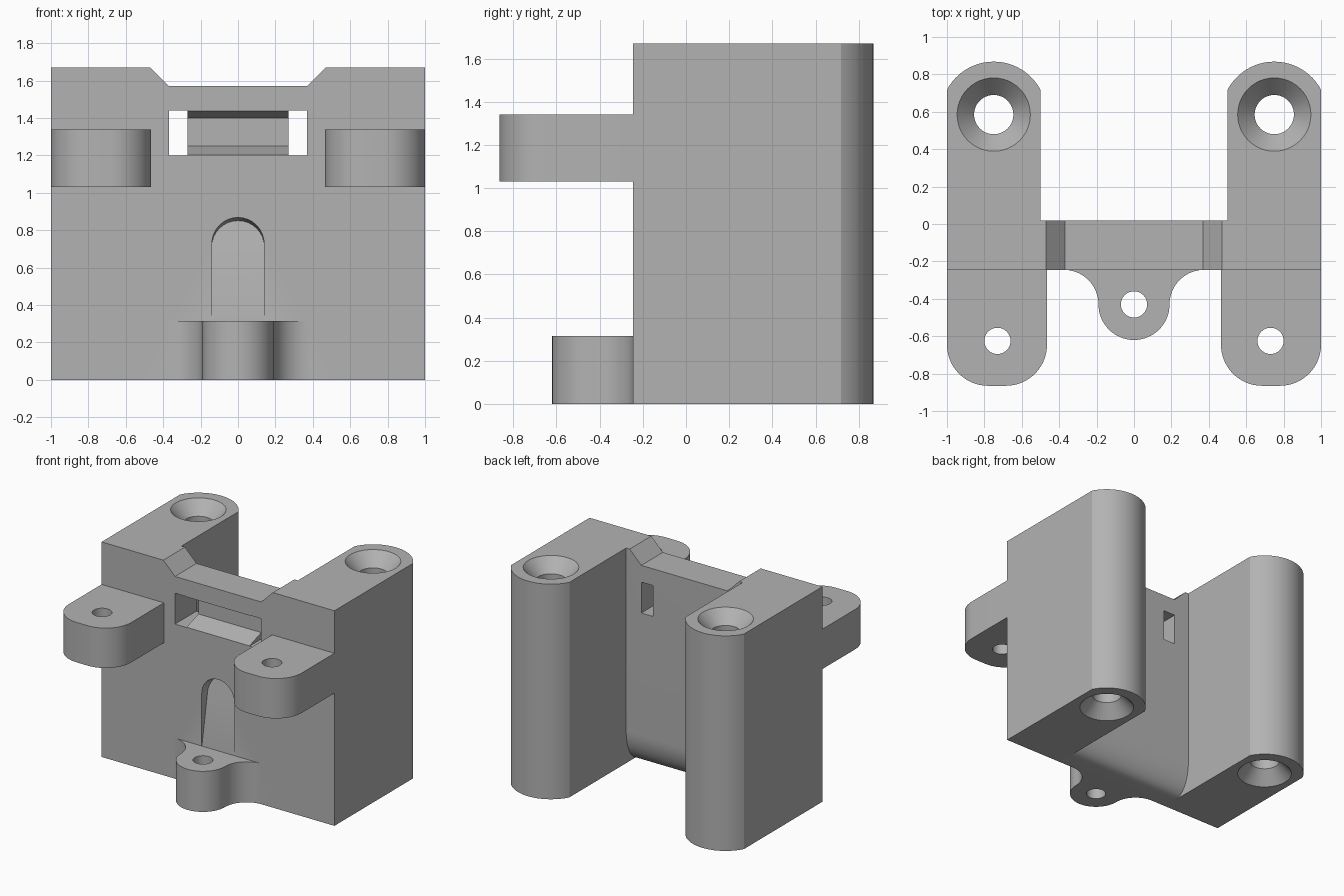
import bpy, bmesh, math
from mathutils import Matrix, Vector

cube = bpy.data.objects.get("Cube")
if cube:
    bpy.data.objects.remove(cube)

grey = bpy.data.materials.new("plain_grey")
grey.use_nodes = True
GREY = (0.45, 0.45, 0.45, 1)
grey.diffuse_color = GREY
grey.node_tree.nodes["Principled BSDF"].inputs["Base Color"].default_value = GREY


def loft(name, rings):
    """Closed solid through rings that have equal point counts."""
    bm = bmesh.new()
    loops = [[bm.verts.new(p) for p in ring] for ring in rings]
    n = len(loops[0])
    for a, b in zip(loops, loops[1:]):
        for i in range(n):
            j = (i + 1) % n
            bm.faces.new((a[i], a[j], b[j], b[i]))
    bm.faces.new(loops[0])
    bm.faces.new(loops[-1])
    bmesh.ops.recalc_face_normals(bm, faces=bm.faces)
    mesh = bpy.data.meshes.new(name)
    bm.to_mesh(mesh)
    bm.free()
    mesh.materials.append(grey)
    obj = bpy.data.objects.new(name, mesh)
    bpy.context.collection.objects.link(obj)
    return obj


def prism(name, outline, lo, hi, axis="z"):
    place = {"x": lambda a, b, h: (h, a, b),
             "y": lambda a, b, h: (a, h, b),
             "z": lambda a, b, h: (a, b, h)}[axis]
    return loft(name, [[place(a, b, h) for a, b in outline] for h in (lo, hi)])


def arc(cx, cy, r, start, end, steps=16):
    angles = [math.radians(start + (end - start) * i / steps) for i in range(steps + 1)]
    return [(cx + r * math.cos(a), cy + r * math.sin(a)) for a in angles]


def rect(a0, a1, b0, b1):
    return [(a0, b0), (a1, b0), (a1, b1), (a0, b1)]


def lathe_cutter(cx, cy, profile):
    return loft("hole_cutter", [[(x, y, z) for x, y in arc(cx, cy, r, 0, 360, 48)[:-1]]
                                for r, z in profile])


def combine(target, tool, operation="DIFFERENCE"):
    tool.hide_render = True
    mod = target.modifiers.new("combine", "BOOLEAN")
    mod.operation = operation
    mod.solver = "EXACT"
    mod.object = tool
    bpy.context.view_layer.objects.active = target
    bpy.ops.object.modifier_apply(modifier=mod.name)
    bpy.data.objects.remove(tool)


FRONT, BACK, TOP = -0.245, 0.02, 1.67

# Cross wall with a rounded lower back edge
lower = [(BACK - 0.14 * (1 - math.cos(a)), 0.25 - 0.25 * math.sin(a))
         for a in (math.radians(7.5 * i) for i in range(13))]
body = prism("bracket_body", [(FRONT, 0), (FRONT, TOP), (BACK, TOP)] + lower, -0.5, 0.5, "x")

# Side pillars with rounded backs and countersunk screw holes
for s in (-1, 1):
    back = [(s * x, y) for x, y in arc(0.75, 0.585, 0.283, 28, 152, 24)]
    pillar = prism("pillar", [(s * 0.5, FRONT), (s, FRONT)] + back, 0, TOP)
    combine(body, pillar, "UNION")
    combine(body, lathe_cutter(s * 0.75, 0.585, [
        (0.205, -0.01), (0.105, 0.1), (0.105, TOP - 0.1), (0.205, TOP + 0.01)]))

# Sloped notch in the top of the wall
combine(body, prism("notch_cutter", [(-0.37, 1.57), (0.37, 1.57), (0.48, 1.68), (-0.48, 1.68)],
                    FRONT - 0.1, BACK + 0.01, "y"))

# Strap window: tapered recess and two through slots
recess = [[(x, y, z) for x, z in rect(-0.3, 0.3, lo, hi)]
          for y, lo, hi in ((FRONT - 0.001, 1.202, 1.438), (-0.1, 1.25, 1.4))]
combine(body, loft("recess_cutter", recess))
for s in (-1, 1):
    combine(body, prism("slot_cutter", rect(s * 0.27, s * 0.37, 1.2, 1.44), -0.4, 0.1, "y"))

# Arched tool groove in the front, deeper towards the top
groove = prism("groove_cutter", [(-0.14, 0), (0.14, 0)] + arc(0, 0.42, 0.14, 0, 180),
               -0.3, 0, "y")
groove.data.transform(Matrix.Translation(Vector((0, FRONT, 0.3)))
                      @ Matrix.Rotation(math.radians(-10), 4, "X"))
combine(body, groove)

# Flared cable opening through the left pillar
flare = [(0.1 * math.sin(a), 0.085 * (1 - math.cos(a)))
         for a in (math.radians(9 * i) for i in range(10))]
sections = ([(0.599 - d, g) for d, g in reversed(flare)]
            + [(0.901 + d, g) for d, g in flare])
combine(body, loft("opening_cutter", [
    [(x, y, z) for y, z in rect(max(0.08 - g, 0.03 if x < 0.75 else -1), 0.25 + g,
                                0.25 - g, 0.73 + g)]
    for x, g in sections]))

parts = [body]

# Upper mounting ears
for s, name in ((1, "left_ear"), (-1, "right_ear")):
    r, end = 0.22, -0.865
    outline = ([(0.465, FRONT)] + arc(0.465 + r, end + r, r, 180, 270)
               + arc(1 - r, end + r, r, 270, 360) + [(1, FRONT)])
    ear = prism(name, [(s * x, y) for x, y in outline], 1.03, 1.34)
    combine(ear, lathe_cutter(s * 0.73, -0.625, [(0.07, 1), (0.07, 1.4)]))
    parts.append(ear)

# Lower screw tab blended into the wall
tab = prism("lower_tab", arc(-0.375, -0.43, 0.185, 90, 0) + arc(0, -0.43, 0.19, 180, 360, 32)
            + arc(0.375, -0.43, 0.185, 180, 90), 0, 0.315)
combine(tab, lathe_cutter(0, -0.43, [(0.07, -0.1), (0.07, 0.4)]))
parts.append(tab)

# Smooth curved walls, keep hard edges
bpy.ops.object.select_all(action="DESELECT")
for part in parts:
    part.select_set(True)
bpy.context.view_layer.objects.active = body
bpy.ops.object.shade_smooth_by_angle(angle=math.radians(25))
